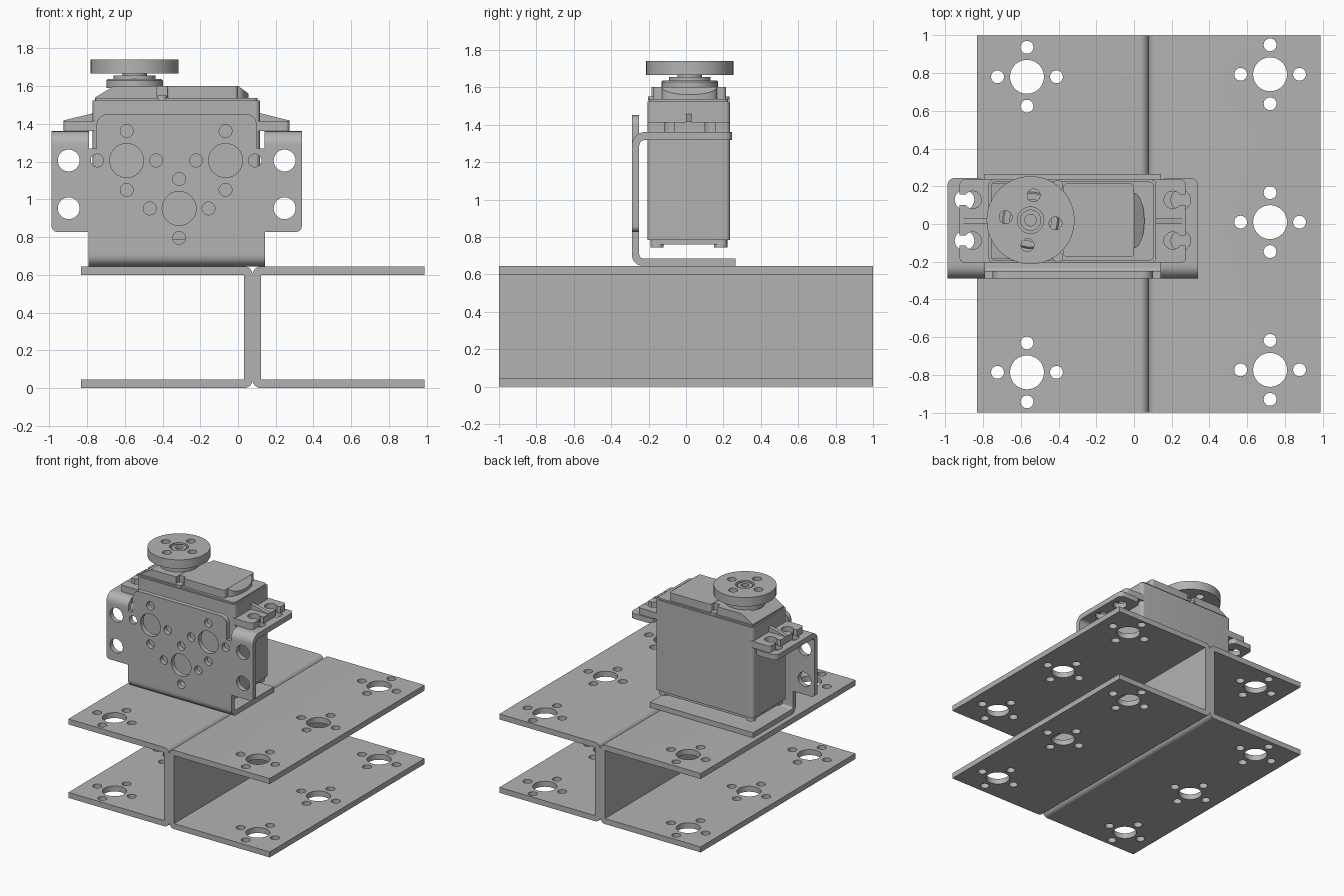
import bpy, bmesh, math
from mathutils import Vector, Matrix

cube = bpy.data.objects.get("Cube")
if cube:
    bpy.data.objects.remove(cube, do_unlink=True)

grey = bpy.data.materials.new("plain grey")
grey.use_nodes = True
COLOUR = (0.45, 0.45, 0.45, 1)
grey.diffuse_color = COLOUR
grey.node_tree.nodes["Principled BSDF"].inputs["Base Color"].default_value = COLOUR


def finish(name, bm):
    bmesh.ops.recalc_face_normals(bm, faces=bm.faces)
    mesh = bpy.data.meshes.new(name)
    bm.to_mesh(mesh)
    bm.free()
    mesh.materials.append(grey)
    ob = bpy.data.objects.new(name, mesh)
    bpy.context.collection.objects.link(ob)
    return ob


def rounded(pts):
    """Outline points (a, b[, radius]); the radius rounds a square corner."""
    out = []
    for i, p in enumerate(pts):
        here = Vector(p[:2])
        if len(p) < 3:
            out.append(here)
            continue
        r = p[2]
        u = (Vector(pts[i - 1][:2]) - here).normalized()
        v = (Vector(pts[(i + 1) % len(pts)][:2]) - here).normalized()
        c = here + (u + v) * r
        for k in range(9):
            t = math.pi / 2 * k / 8
            out.append(c - v * r * math.cos(t) - u * r * math.sin(t))
    return out


def place(axis, a, b, h):
    return {"x": (h, a, b), "y": (a, h, b), "z": (a, b, h)}[axis]


def prism(name, pts, axis, lo, hi):
    bm = bmesh.new()
    outline = rounded(pts)
    low, high = [[bm.verts.new(place(axis, p.x, p.y, h)) for p in outline] for h in (lo, hi)]
    bm.faces.new(low)
    bm.faces.new(high)
    n = len(outline)
    for i in range(n):
        j = (i + 1) % n
        bm.faces.new((low[i], low[j], high[j], high[i]))
    return finish(name, bm)


def box(name, x, y, z, r=None):
    corners = [(x[0], y[0]), (x[1], y[0]), (x[1], y[1]), (x[0], y[1])]
    return prism(name, [c + ((r,) if r else ()) for c in corners], "z", *z)


def lathe(name, profile, x, y):
    bm = bmesh.new()
    vs = [bm.verts.new((r, 0, z)) for r, z in profile]
    edges = [bm.edges.new(e) for e in zip(vs, vs[1:])]
    bmesh.ops.spin(bm, geom=vs + edges, cent=(0, 0, 0), axis=(0, 0, 1),
                   angle=math.tau, steps=48)
    bmesh.ops.remove_doubles(bm, verts=bm.verts, dist=1e-5)
    bmesh.ops.translate(bm, verts=bm.verts, vec=(x, y, 0))
    return finish(name, bm)


def drill(ob, axis, holes, h, slots=()):
    """Cut round holes (a, b, r) along an axis at level h, and box slots."""
    bm = bmesh.new()
    turn = {"y": Matrix.Rotation(math.pi / 2, 4, "X"), "z": Matrix()}[axis]
    for a, b, r in holes:
        bmesh.ops.create_cone(bm, cap_ends=True, segments=32, radius1=r, radius2=r, depth=0.2,
                              matrix=Matrix.Translation(place(axis, a, b, h)) @ turn)
    cutters = [finish("hole_cutter", bm)]
    cutters += [box("slot_cutter", x, y, (h - 0.1, h + 0.1)) for x, y in slots]
    for cutter in cutters:
        cutter.hide_render = True
        mod = ob.modifiers.new("holes", "BOOLEAN")
        mod.solver = "EXACT"
        mod.object = cutter
        bpy.context.view_layer.objects.active = ob
        bpy.ops.object.modifier_apply(modifier=mod.name)
        bpy.data.objects.remove(cutter, do_unlink=True)


def cluster(a, b):
    """One large hole with four small ones around it."""
    d = 0.156
    return [(a, b, 0.09)] + [(a + i * d, b + j * d, 0.034)
                             for i, j in ((1, 0), (-1, 0), (0, 1), (0, -1))]


# Two channels, back to back
MID, W, T, H = 0.077, 0.91, 0.045, 0.645
for name, s, shift in (("left_channel", 1, 0.01), ("right_channel", -1, -0.003)):
    section = [(0, 0, T), (W, 0), (W, T), (T, T), (T, H - T), (W, H - T), (W, H), (0, H, T)]
    channel = prism(name, [(MID + s * p[0],) + p[1:] for p in section], "y", -1, 1)
    holes = [h for k in (-1, 0, 1) for h in cluster(MID + s * 0.644, shift + k * 0.783)]
    for level in (0.02, H - 0.02):
        drill(channel, "z", holes, level)

# Bracket: everything is symmetrical about CX
CX = -0.325
FRONT, BACK = -0.289, -0.25
half = [(0.467, 0.72), (0.467, 0.828), (0.663, 0.828, 0.03), (0.663, 1.27),
        (0.425, 1.27), (0.425, 1.452, 0.06)]
outline = [(CX + p[0],) + p[1:] for p in half]
outline += [(CX - p[0],) + p[1:] for p in reversed(half)]
plate = prism("bracket_plate", outline, "y", FRONT, BACK)
holes = cluster(-0.59, 1.206) + cluster(-0.066, 1.206) + cluster(-0.312, 0.952)
holes += [(CX + s * 0.572, z, 0.058) for s in (-1, 1) for z in (0.953, 1.206)]
drill(plate, "y", holes, -0.27)
prism("bracket_foot", [(FRONT, 0.72), (FRONT, H, 0.06), (0.265, H), (0.265, 0.686),
                       (BACK, 0.686, 0.02), (BACK, 0.72)], "x", CX - 0.467, CX + 0.467)

# Servo dimensions
CY = 0.015
Y0, Y1 = -0.205, 0.235
TAB_Y = (CY - 0.108 + 0.005, CY + 0.108 + 0.005)

for side, s in (("left", 1), ("right", -1)):
    inner, outer = CX + s * 0.465, CX + s * 0.663
    # Bent ear of the bracket
    prism(side + "_ear_bend", [(FRONT, 1.27), (FRONT, 1.361, 0.07), (-0.2, 1.361),
                               (-0.2, 1.318), (BACK, 1.318, 0.03), (BACK, 1.27)],
          "x", min(inner, outer), max(inner, outer))
    ear = prism(side + "_ear_shelf", [(inner, -0.2), (outer, -0.2), (outer, 0.245, 0.04),
                                      (inner, 0.245, 0.04)], "z", 1.318, 1.361)
    drill(ear, "z", [(CX + s * 0.573, y, 0.052) for y in TAB_Y], 1.34)
    # Mounting tab of the servo with keyhole slots
    root, tip = CX + s * 0.42, CX + s * 0.599
    tab = prism(side + "_servo_tab", [(root, Y0), (tip, Y0, 0.025), (tip, Y1, 0.025),
                                      (root, Y1)], "z", 1.362, 1.415)
    ends = sorted((CX + s * 0.53, CX + s * 0.65))
    drill(tab, "z", [(CX + s * 0.53, y, 0.046) for y in TAB_Y], 1.39,
          [(ends, (y - 0.027, y + 0.027)) for y in TAB_Y])
    prism(side + "_tab_rib", [(root, 1.41), (tip, 1.41), (tip, 1.418), (root, 1.462)],
          "y", CY - 0.015, CY + 0.015)

# Servo case
BX = (CX - 0.445, CX + 0.441)
box("servo_case", BX, (Y0, Y1), (0.785, 1.525), 0.025)
box("case_bottom", (BX[0] + 0.015, BX[1] - 0.015), (Y0 + 0.015, Y1 - 0.015), (0.76, 0.785), 0.025)
box("case_lid", (BX[0] + 0.012, BX[1] - 0.012), (Y0 + 0.01, Y1 - 0.01), (1.525, 1.537), 0.025)
for x in (BX[0] + 0.05, BX[1] - 0.05):
    for y in (Y0 + 0.05, Y1 - 0.05):
        lathe("case_screw", [(0, 0.745), (0.036, 0.745), (0.036, 0.79), (0, 0.79)], x, y)

# Raised covers on top of the case
prism("gear_cover", [(-0.755, 1.53), (-0.755, 1.541), (-0.655, 1.602), (-0.43, 1.602),
                     (-0.43, 1.53)], "y", -0.185, 0.215)
box("cover_bridge", (-0.44, -0.37), (-0.14, 0.17), (1.53, 1.6))
box("motor_cover", (-0.374, 0), (-0.175, 0.215), (1.53, 1.602), 0.02)
arc = [(0.055 * math.cos(t), 0.018 + 0.147 * math.sin(t))
       for t in (math.pi * (k / 16 - 0.5) for k in range(17))]
nose = prism("motor_cover_nose", arc, "z", 1.53, 1.602)
for v in nose.data.vertices:
    if v.co.z > 1.55:
        v.co.z -= 0.75 * v.co.x
for y in (-0.175, 0.205):
    lathe("cover_screw", [(0, 1.53), (0.028, 1.53), (0.028, 1.55), (0, 1.55)], -0.403, y)

# Output shaft and round horn
GX, GY = -0.548, 0.02
lathe("output_hub", [(0, 1.59), (0.15, 1.59), (0.15, 1.63), (0.142, 1.638), (0.112, 1.638),
                     (0.112, 1.655), (0.065, 1.655), (0.065, 1.68), (0, 1.68)], GX, GY)
horn = lathe("horn_disc", [(0, 1.667), (0.233, 1.667), (0.233, 1.74), (0.07, 1.74),
                           (0.07, 1.715), (0.056, 1.715), (0.056, 1.733), (0.03, 1.733),
                           (0.03, 1.71), (0, 1.71)], GX, GY)
ring = [math.radians(83 + 90 * k) for k in range(4)]
drill(horn, "z", [(GX + 0.133 * math.cos(t), GY + 0.133 * math.sin(t), 0.034) for t in ring], 1.7)

# Smooth round parts, keep edges sharp
for ob in bpy.context.scene.objects:
    if ob.type == "MESH" and grey.name in ob.data.materials:
        bpy.ops.object.select_all(action="DESELECT")
        ob.select_set(True)
        bpy.context.view_layer.objects.active = ob
        bpy.ops.object.shade_smooth_by_angle(angle=math.radians(30))
